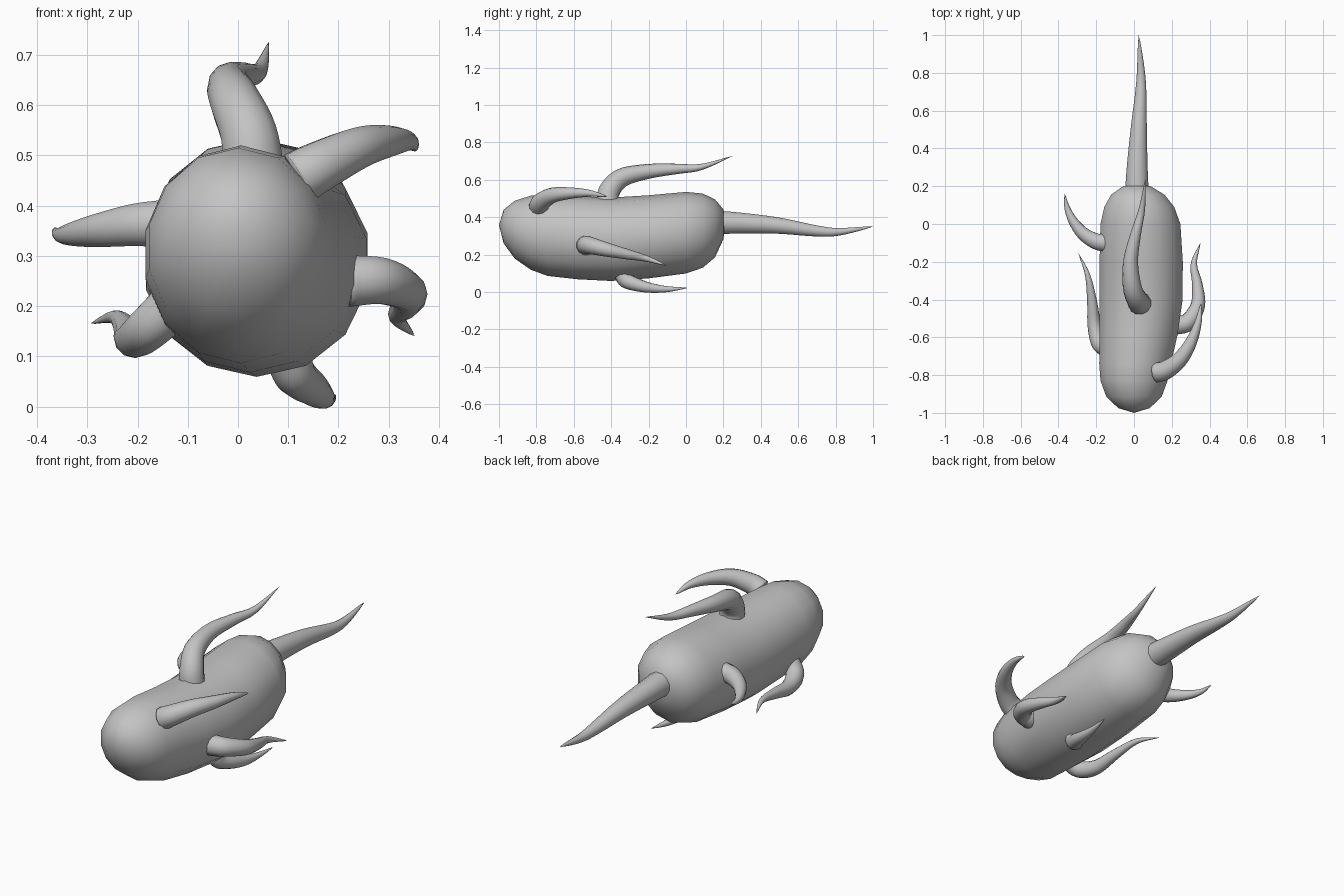
import bpy
import bmesh
import math
from mathutils import Vector

cube = bpy.data.objects.get("Cube")
if cube:
    bpy.data.objects.remove(cube, do_unlink=True)

grey = bpy.data.materials.new("plain grey")
grey.use_nodes = True
colour = (0.55, 0.55, 0.55, 1.0)
grey.diffuse_color = colour
grey.node_tree.nodes["Principled BSDF"].inputs["Base Color"].default_value = colour


def loft(name, rings, start, end):
    """Skin a list of point rings, closing both ends on a pole."""
    bm = bmesh.new()
    loops = [[bm.verts.new(p) for p in ring] for ring in rings]
    n = len(loops[0])
    for a, b in zip(loops, loops[1:]):
        for i in range(n):
            j = (i + 1) % n
            bm.faces.new((a[i], a[j], b[j], b[i]))
    for loop, pole in ((loops[0], start), (loops[-1], end)):
        v = bm.verts.new(pole)
        for i in range(n):
            bm.faces.new((loop[i], loop[(i + 1) % n], v))
    bmesh.ops.recalc_face_normals(bm, faces=bm.faces)
    for f in bm.faces:
        f.smooth = True
    mesh = bpy.data.meshes.new(name)
    bm.to_mesh(mesh)
    bm.free()
    mesh.materials.append(grey)
    obj = bpy.data.objects.new(name, mesh)
    bpy.context.collection.objects.link(obj)
    return obj


def spline(points, steps):
    """Catmull-Rom curve through the points."""
    p = [Vector(q) for q in points]
    p = [2 * p[0] - p[1]] + p + [2 * p[-1] - p[-2]]
    out = []
    for a, b, c, d in zip(p, p[1:], p[2:], p[3:]):
        for k in range(steps):
            t = k / steps
            out.append(0.5 * (2 * b + (c - a) * t + (2 * a - 5 * b + 4 * c - d) * t ** 2
                              + (3 * b - a - 3 * c + d) * t ** 3))
    return out + [p[-2]]


def tentacle(name, points, radius, power=0.9, sides=12):
    path = spline(points, 5)
    lengths = [0.0]
    for a, b in zip(path, path[1:]):
        lengths.append(lengths[-1] + (b - a).length)
    side, rings = None, []
    for i in range(len(path) - 1):
        tangent = (path[i + 1] - path[max(i - 1, 0)]).normalized()
        if side is None:
            side = tangent.orthogonal()
        side = (side - tangent * side.dot(tangent)).normalized()
        other = tangent.cross(side)
        r = radius * (1 - lengths[i] / lengths[-1]) ** power
        rings.append([path[i] + r * (math.cos(t) * side + math.sin(t) * other)
                      for t in (2 * math.pi * k / sides for k in range(sides))])
    return loft(name, rings, path[0], path[-1])


# Capsule body: y, centre x, centre z, radius x, radius z
sections = [
    (-0.975, 0.000, 0.350, 0.085, 0.090),
    (-0.915, 0.000, 0.333, 0.150, 0.155),
    (-0.83, 0.000, 0.317, 0.182, 0.198),
    (-0.74, 0.006, 0.303, 0.195, 0.217),
    (-0.58, 0.025, 0.290, 0.212, 0.222),
    (-0.40, 0.037, 0.282, 0.226, 0.223),
    (-0.20, 0.038, 0.295, 0.226, 0.222),
    (0.00, 0.034, 0.317, 0.217, 0.218),
    (0.09, 0.028, 0.328, 0.190, 0.198),
    (0.155, 0.020, 0.340, 0.145, 0.155),
    (0.20, 0.015, 0.362, 0.075, 0.080),
]
SIDES = 14
body_rings = [[(cx + rx * math.sin(2 * math.pi * k / SIDES), y,
                cz + rz * math.cos(2 * math.pi * k / SIDES)) for k in range(SIDES)]
              for y, cx, cz, rx, rz in sections]
loft("body", body_rings, (0, -1.0, 0.357), (0.015, 0.21, 0.365))

# Tail and the six side tentacles: name, path, base radius, taper power
parts = [
    ("tail", [(0.015, 0.15, 0.372), (0.017, 0.30, 0.368), (0.025, 0.50, 0.354),
              (0.036, 0.70, 0.326), (0.036, 0.82, 0.322), (0.025, 1.0, 0.35)], 0.066, 0.75),
    ("top_tentacle", [(0.032, -0.42, 0.46), (0.022, -0.41, 0.54), (-0.008, -0.34, 0.612),
                      (-0.018, -0.20, 0.645), (0.010, -0.05, 0.658),
                      (0.042, 0.08, 0.668), (0.062, 0.25, 0.727)], 0.064, 0.9),
    ("upper_left_tentacle", [(0.12, -0.785, 0.455), (0.165, -0.775, 0.48),
                             (0.24, -0.72, 0.515), (0.30, -0.63, 0.528),
                             (0.34, -0.52, 0.528), (0.355, -0.42, 0.51)], 0.055, 0.7),
    ("left_tentacle", [(0.22, -0.535, 0.25), (0.285, -0.52, 0.25), (0.338, -0.43, 0.228),
                       (0.335, -0.32, 0.203), (0.317, -0.21, 0.178),
                       (0.352, -0.10, 0.14)], 0.053, 0.8),
    ("bottom_tentacle", [(0.10, -0.34, 0.10), (0.115, -0.32, 0.062), (0.145, -0.26, 0.038),
                         (0.165, -0.19, 0.022), (0.178, -0.10, 0.015),
                         (0.195, 0.01, 0.022)], 0.047, 0.85),
    ("upper_right_tentacle", [(-0.14, -0.10, 0.364), (-0.20, -0.092, 0.362),
                              (-0.27, -0.05, 0.352), (-0.325, 0.02, 0.344),
                              (-0.355, 0.09, 0.342), (-0.367, 0.16, 0.355)], 0.050, 0.75),
    ("lower_right_tentacle", [(-0.13, -0.66, 0.20), (-0.18, -0.635, 0.155),
                              (-0.209, -0.54, 0.134), (-0.222, -0.41, 0.155),
                              (-0.246, -0.27, 0.178), (-0.294, -0.155, 0.165)], 0.050, 0.85),
]
for name, path, radius, power in parts:
    tentacle(name, path, radius, power)
